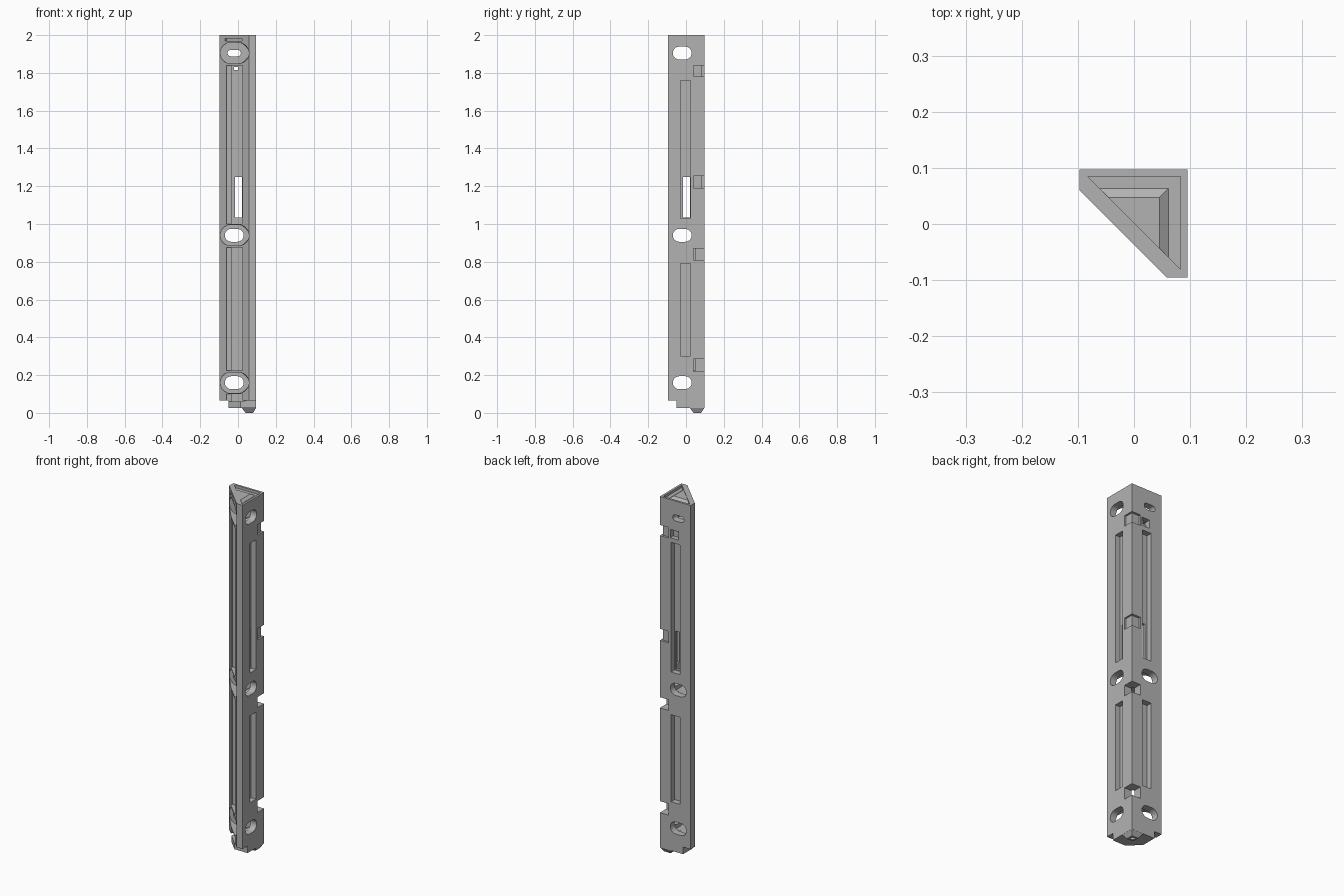
import bpy, bmesh, math
from mathutils import Matrix, Vector

cube = bpy.data.objects.get("Cube")
if cube:
    bpy.data.objects.remove(cube)

gray = bpy.data.materials.new("plain gray")
gray.use_nodes = True
gray.diffuse_color = (0.45, 0.45, 0.45, 1)
gray.node_tree.nodes["Principled BSDF"].inputs["Base Color"].default_value = (0.45, 0.45, 0.45, 1)

SWAP = Matrix(((0, 1, 0, 0), (1, 0, 0, 0), (0, 0, 1, 0), (0, 0, 0, 1)))  # mirror across x = y


def make(name, rings, swap=False):
    """Solid lofted through two rings of points."""
    bm = bmesh.new()
    low, high = [[bm.verts.new(p) for p in r] for r in rings]
    n = len(low)
    bm.faces.new(low[::-1])
    bm.faces.new(high)
    for i in range(n):
        j = (i + 1) % n
        bm.faces.new((low[i], low[j], high[j], high[i]))
    if swap:
        bm.transform(SWAP)
    bmesh.ops.recalc_face_normals(bm, faces=bm.faces)
    mesh = bpy.data.meshes.new(name)
    bm.to_mesh(mesh)
    bm.free()
    mesh.materials.append(gray)
    ob = bpy.data.objects.new(name, mesh)
    bpy.context.collection.objects.link(ob)
    return ob


def prism(name, pts, z0, z1, top=None, swap=False):
    rings = [[(x, y, z0) for x, y in pts], [(x, y, z1) for x, y in (top or pts)]]
    return make(name, rings, swap)


def box(x0, x1, y0, y1, z0, z1, swap=False):
    return prism("cutter", [(x0, y0), (x1, y0), (x1, y1), (x0, y1)], z0, z1, swap=swap)


def oval(cx, cz, w, h, y0, y1, swap=False):
    """Racetrack-shaped plug running along y."""
    pts = []
    for i in range(26):
        side = 1 if i < 13 else -1
        a = -math.pi / 2 + math.pi * (i if i < 13 else i - 1) / 12
        pts.append((cx + side * (w - h) + h * math.cos(a), cz + h * math.sin(a)))
    return make("cutter", [[(x, y, z) for x, z in pts] for y in (y0, y1)], swap)


def combine(ob, tool, operation="DIFFERENCE"):
    mod = ob.modifiers.new("cut", "BOOLEAN")
    mod.object, mod.operation, mod.solver = tool, operation, "EXACT"
    bpy.context.view_layer.update()
    graph = bpy.context.evaluated_depsgraph_get()
    mesh = bpy.data.meshes.new_from_object(ob.evaluated_get(graph))
    ob.modifiers.clear()
    ob.data = mesh
    bpy.data.objects.remove(tool)


# Corner column with a cut diagonal front
section = [(-.097, .097), (.095, .097), (.095, -.095), (.058, -.095), (-.097, .06)]
column = prism("corner_column", section, .025, 2)

# Stepped hollow behind the diagonal face, between the screw blocks
hollow = [(-.06, -.06), (-.06, .035), (-.035, .035), (-.035, .05), (.05, .05),
          (.05, -.035), (.035, -.035), (.035, -.06)]
for z0, z1 in ((.06, .1), (.225, .875), (1.0, 1.84)):
    combine(column, prism("cutter", hollow, z0, z1))

for swap in (False, True):
    # Outer slots, with a window through the lower end of the long one
    for z0, z1 in ((.30, .79), (1.03, 1.76)):
        combine(column, box(-.03, .025, .065, .2, z0, z1, swap))
    combine(column, box(-.015, .02, .03, .2, 1.035, 1.25, swap))
    # Screw holes with wide recesses
    for z in (.16, .94, 1.905):
        small = z > 1.5 and not swap
        w, h = (.035, .017) if small else (.05, .034)
        combine(column, oval(-.02, z, .075, .055, -.2, .058, swap))
        combine(column, oval(-.02, z, w, h, -.2, .2, swap))
    # Shallow corner recesses
    for z0, z1 in ((1.19, 1.255), (1.78, 1.84)):
        combine(column, box(.04, .2, .085, .2, z0, z1, swap))
    # Stepped lower ends
    combine(column, box(-.2, -.05, -.2, .2, -.1, .065, swap))

# Deep corner notches
for z0, z1 in ((.22, .285), (.81, .87)):
    combine(column, box(.04, .2, .04, .2, z0, z1))

# Small back window
combine(column, box(-.02, .03, .07, .2, 1.785, 1.832))
combine(column, box(-.02, .0, .03, .2, 1.815, 1.83))


def corner(r):
    return [(-r, r + .002), (r, r + .002), (r, -r + .002)]


# Top recess with a raised wedge, and its slit in the diagonal face
combine(column, prism("cutter", corner(.083), 1.985, 2.1))
combine(column, prism("cutter", [(-.07, .03), (-.06, .04), (.03, -.05), (.02, -.06)], 1.968, 1.982))
wedge = prism("top_wedge", corner(.063), 1.984, 1.997, corner(.045))

# Tapered foot with a peg hole
base = [(.02, .02), (.095, .02), (.095, .097), (.02, .097)]
tip = [(.04, .04), (.08, .04), (.08, .08), (.04, .08)]
foot = prism("foot", tip, 0, .026, base)
ring = [(.06 + .012 * math.cos(i * math.pi / 8), .06 + .012 * math.sin(i * math.pi / 8)) for i in range(16)]
combine(foot, prism("cutter", ring, -.1, .02))

# Smooth the round holes while keeping edges sharp
for ob in (column, wedge, foot):
    bpy.ops.object.select_all(action="DESELECT")
    ob.select_set(True)
    bpy.context.view_layer.objects.active = ob
    bpy.ops.object.shade_smooth_by_angle(angle=math.radians(30))
